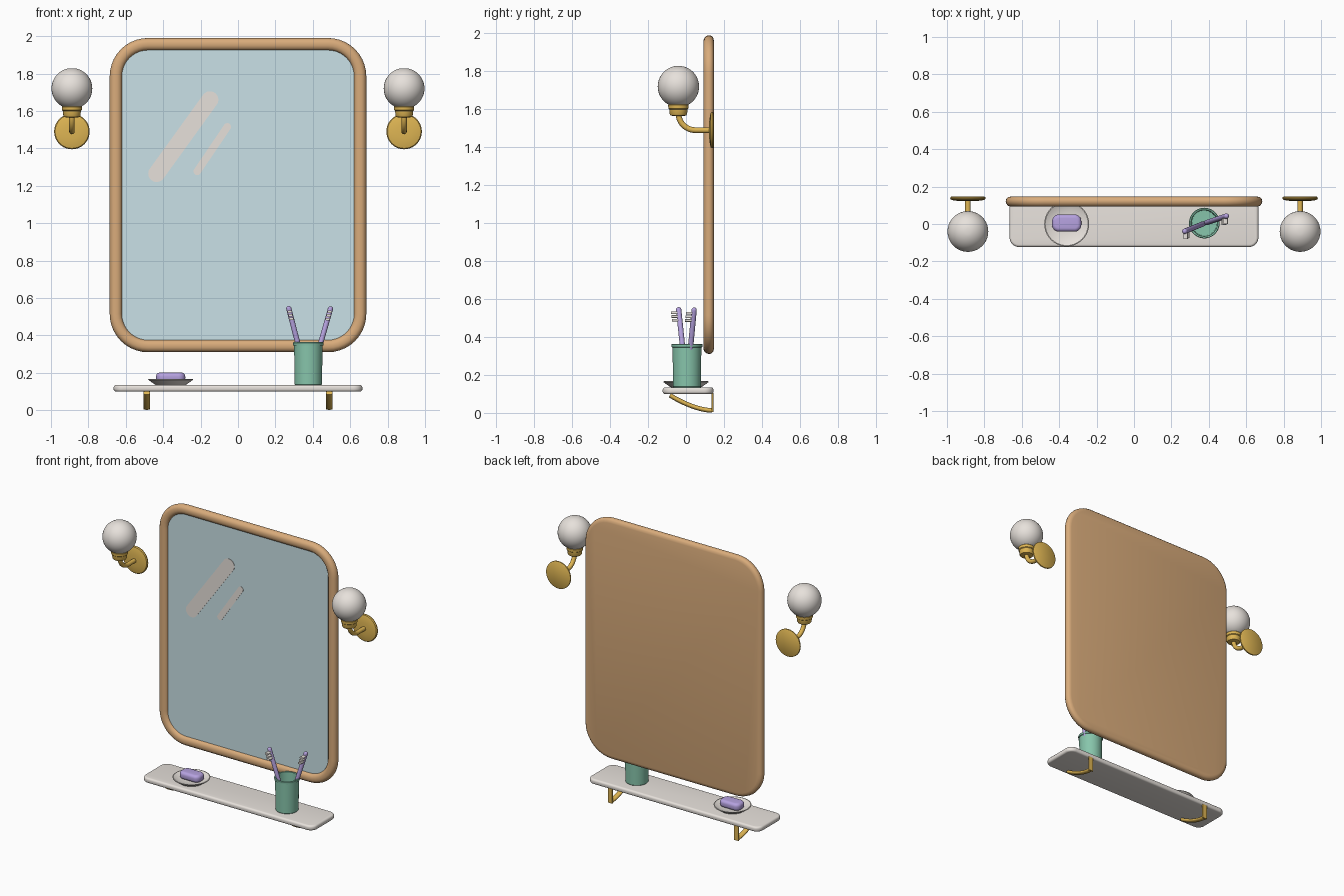
import bpy, bmesh, math
from mathutils import Vector

if "Cube" in bpy.data.objects:
    bpy.data.objects.remove(bpy.data.objects["Cube"])


def material(name, rgb):
    m = bpy.data.materials.new(name)
    m.use_nodes = True
    col = [(c / 255) ** 2.2 for c in rgb] + [1]
    m.diffuse_color = col
    m.node_tree.nodes["Principled BSDF"].inputs["Base Color"].default_value = col
    return m


WOOD = material("warm wood", (216, 170, 122))
GLASS = material("pale blue glass", (200, 224, 230))
WHITE = material("warm white", (232, 226, 220))
BRASS = material("brass", (222, 180, 84))
GREEN = material("sea green", (134, 196, 170))
PURPLE = material("lavender", (180, 160, 222))


def smooth(ob, angle=35):
    bpy.ops.object.select_all(action='DESELECT')
    ob.select_set(True)
    bpy.context.view_layer.objects.active = ob
    bpy.ops.object.shade_smooth_by_angle(angle=math.radians(angle))


def outline(hx, hy, r, n=10):
    """Rounded rectangle; a circle when hx == hy == r."""
    pts = []
    for k, (sx, sy) in enumerate([(1, 1), (-1, 1), (-1, -1), (1, -1)]):
        for i in range(n + 1):
            a = (k + i / n) * math.pi / 2
            pts.append((sx * (hx - r) + r * math.cos(a), sy * (hy - r) + r * math.sin(a)))
    return pts


def loft(name, mat, loc, sections, axis='z'):
    """Closed skin through sections (half width, half height, radius, offset)."""
    bm = bmesh.new()
    rings = []
    for hx, hy, r, t in sections:
        rings.append([bm.verts.new((u, v, t) if axis == 'z' else (u, t, v))
                      for u, v in outline(hx, hy, r)])
    for a, b in zip(rings, rings[1:]):
        for i in range(len(a)):
            j = (i + 1) % len(a)
            bm.faces.new((a[i], a[j], b[j], b[i]))
    bm.faces.new(rings[0])
    bm.faces.new(rings[-1])
    bmesh.ops.remove_doubles(bm, verts=bm.verts, dist=1e-5)
    bmesh.ops.recalc_face_normals(bm, faces=bm.faces)
    me = bpy.data.meshes.new(name)
    bm.to_mesh(me)
    bm.free()
    me.materials.append(mat)
    ob = bpy.data.objects.new(name, me)
    ob.location = loc
    bpy.context.collection.objects.link(ob)
    smooth(ob)
    return ob


def lathe(name, mat, loc, profile, axis='z'):
    return loft(name, mat, loc, [(r, r, r, t) for r, t in profile], axis)


def pillow(hx, hy, r, half, edge, n=5):
    """Sections of a slab whose rim is rounded by edge."""
    out = []
    for side in (-1, 1):
        for i in range(n + 1):
            a = (i / n if side > 0 else i / n - 1) * math.pi / 2
            d = edge * (1 - math.cos(a))
            out.append((hx - d, hy - d, r - d, side * (half - edge) + edge * math.sin(a)))
    return out


def tube(name, mat, path, radius, loc=(0, 0, 0), widen=1):
    cu = bpy.data.curves.new(name, 'CURVE')
    cu.dimensions = '3D'
    cu.bevel_depth = radius
    cu.bevel_resolution = 4
    cu.use_fill_caps = True
    sp = cu.splines.new('POLY')
    sp.points.add(len(path) - 1)
    for p, (y, z) in zip(sp.points, path):
        p.co = (0, y, z, 1)
    cu.materials.append(mat)
    ob = bpy.data.objects.new(name, cu)
    ob.location = loc
    ob.scale.x = widen
    bpy.context.collection.objects.link(ob)
    bpy.ops.object.select_all(action='DESELECT')
    ob.select_set(True)
    bpy.context.view_layer.objects.active = ob
    bpy.ops.object.convert(target='MESH')
    smooth(bpy.context.object, 50)


# Mirror: frame with rounded section and solid back, glass, reflection streaks
W, H, R, MZ = 0.686, 0.84, 0.205, 1.15
frame = [(0.028, 0.147), (0.012, 0.143), (0.003, 0.134), (0, 0.122), (0.003, 0.109),
         (0.012, 0.098), (0.024, 0.093), (0.042, 0.093), (0.055, 0.098), (0.063, 0.107),
         (0.066, 0.12)]
loft("mirror_frame", WOOD, (0, 0, MZ),
     [(W - d, H - d, R - d, y) for d, y in frame], 'y')
loft("mirror_glass", GLASS, (0, 0, MZ),
     [(W - 0.065, H - 0.065, R - 0.065, y) for y in (0.112, 0.119)], 'y')


def streak(name, a, b, r):
    a, b = Vector(a), Vector(b)
    d, mid = b - a, (a + b) / 2
    ob = loft(name, WHITE, (mid.x, 0.11, mid.y),
              [(d.length / 2 + r, r, r, 0), (d.length / 2 + r, r, r, 0.003)], 'y')
    ob.rotation_euler.y = -math.atan2(d.y, d.x)


streak("long_streak", (-0.435, 1.265), (-0.15, 1.66), 0.045)
streak("short_streak", (-0.218, 1.277), (-0.057, 1.515), 0.02)

# Wall lamps and shelf brackets, one on each side
arm = [(0.135, 1.49)] + [(0.05 - 0.09 * math.sin(a), 1.58 - 0.09 * math.cos(a))
                         for a in [i * math.pi / 20 for i in range(11)]]
brace = [(0.137 - 0.222 * s, 0.013 + 0.08 * s ** 1.7) for s in [i / 12 for i in range(13)]]
for side, sx in (("left", 1), ("right", -1)):
    x = 0.888 * sx
    lathe(side + "_lamp_plate", BRASS, (x, 0, 1.49),
          [(0.088, 0.147), (0.094, 0.143), (0.095, 0.136), (0.09, 0.13), (0.075, 0.126),
           (0.04, 0.122)], 'y')
    tube(side + "_lamp_arm", BRASS, arm, 0.015, (x, 0, 0))
    lathe(side + "_lamp_collar", BRASS, (x, -0.04, 0),
          [(0.03, 1.565), (0.042, 1.568), (0.046, 1.575), (0.048, 1.6), (0.053, 1.604),
           (0.054, 1.622), (0.05, 1.628)])
    ball = [i * math.pi / 24 for i in range(1, 24)]
    lathe(side + "_lamp_globe", WHITE, (x, -0.04, 1.72),
          [(0.109 * math.sin(a), -0.109 * math.cos(a)) for a in ball])
    tube(side + "_bracket_brace", BRASS, brace, 0.012, (0.488 * sx, 0, 0), 1.5)
    loft(side + "_bracket_back", BRASS, (0.488 * sx, 0.139, 0),
         [(0.018, 0.005, 0.004, 0.004), (0.018, 0.005, 0.004, 0.105)])

# Shelf
loft("shelf", WHITE, (0, 0.011, 0.117), pillow(0.665, 0.134, 0.05, 0.018, 0.014))

# Soap dish and soap
lathe("soap_dish", WHITE, (-0.36, 0, 0),
      [(0.075, 0.134), (0.085, 0.138), (0.119, 0.162), (0.12, 0.166), (0.115, 0.167),
       (0.08, 0.15), (0.03, 0.149)])
loft("soap", PURPLE, (-0.36, 0.005, 0.175), pillow(0.078, 0.046, 0.036, 0.026, 0.02))

# Hollow cup
lathe("cup", GREEN, (0.376, 0.005, 0),
      [(0.07, 0.134), (0.073, 0.138), (0.076, 0.345), (0.081, 0.347), (0.082, 0.36),
       (0.079, 0.364), (0.071, 0.362), (0.067, 0.15), (0.03, 0.149)])

# Toothbrushes leaning in the cup, bristles facing front
for name, foot, tip in (("right_toothbrush", (0.372, 0.002, 0.155), (0.268, -0.04, 0.557)),
                        ("left_toothbrush", (0.384, 0.006, 0.155), (0.498, 0.044, 0.555))):
    foot, tip = Vector(foot), Vector(tip)
    d = tip - foot
    L, r = d.length, 0.014
    caps = [i * math.pi / 12 for i in range(1, 7)]
    profile = [(r * math.sin(a), r - r * math.cos(a)) for a in caps]
    profile += [(q, L - t) for q, t in reversed(profile)]
    handle = lathe(name, PURPLE, foot, profile)
    handle.rotation_euler = d.to_track_quat('Z', 'Y').to_euler()
    for k in range(3):
        p = foot + d * (0.83 + 0.048 * k)
        loft(f"{name}_tuft_{k + 1}", WHITE, p,
             [(0.012, 0.007, 0.006, -0.042), (0.012, 0.007, 0.006, -0.005)], 'y')
